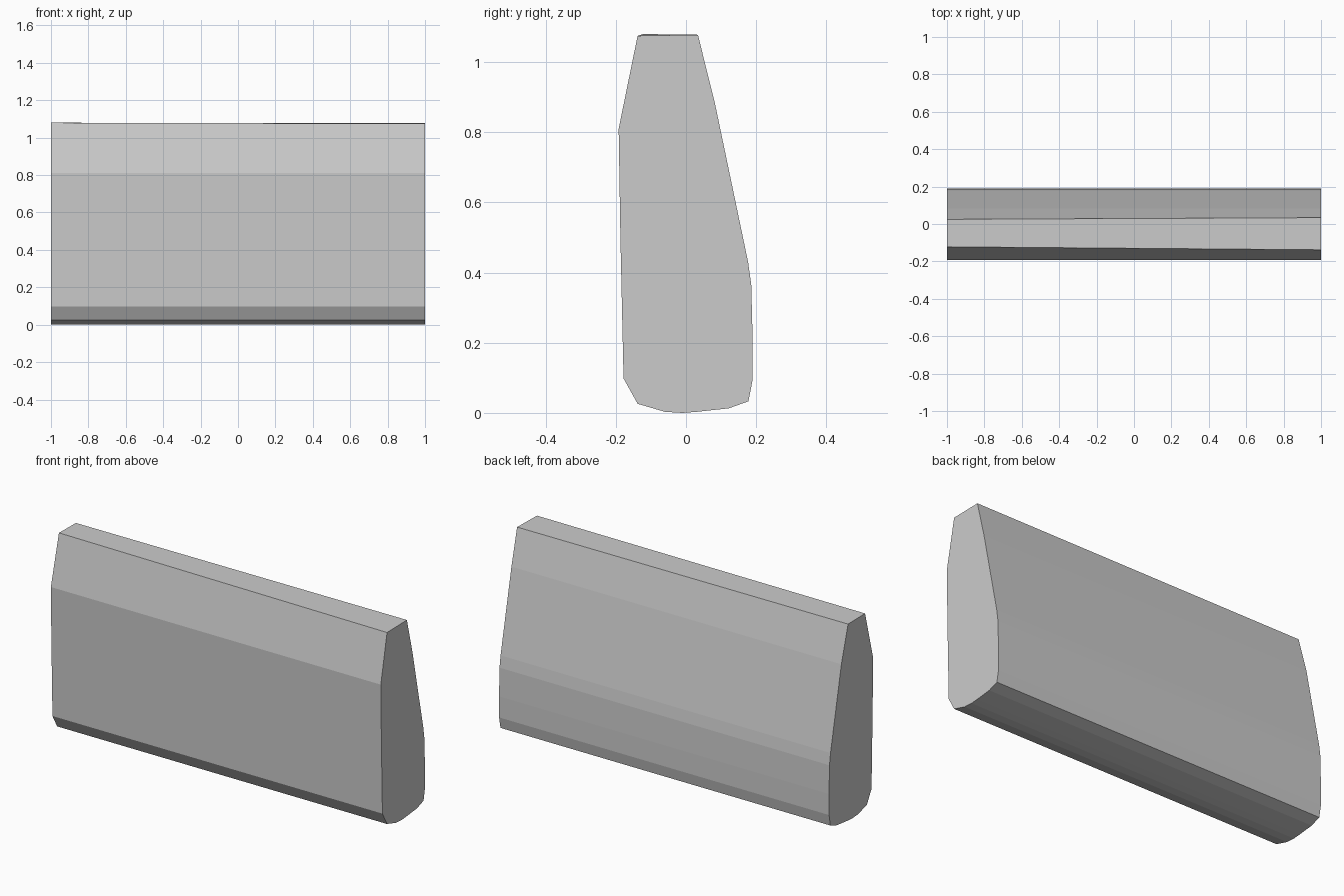
import bpy, bmesh

if "Cube" in bpy.data.objects:
    bpy.data.objects.remove(bpy.data.objects["Cube"])

# Cross-section (y, z) from the top front edge round the back and underneath
profile = [(-0.138, 1.075), (0.034, 1.078), (0.083, 0.88), (0.177, 0.43),
           (0.186, 0.366), (0.19, 0.21), (0.19, 0.095), (0.178, 0.033),
           (0.122, 0.013), (0.03, 0.003), (-0.01, 0.0), (-0.06, 0.003),
           (-0.138, 0.026), (-0.178, 0.098), (-0.187, 0.5), (-0.192, 0.81)]

# The top face narrows slightly toward the left end
left_profile = [(-0.122, 1.08), (0.025, 1.078)] + profile[2:]

bm = bmesh.new()
left = [bm.verts.new((-1, y, z)) for y, z in left_profile]
right = [bm.verts.new((1, y, z)) for y, z in profile]

# Side strips and end caps
n = len(profile)
for i in range(n):
    j = (i + 1) % n
    bm.faces.new((left[i], left[j], right[j], right[i]))
bm.faces.new(left)
bm.faces.new(right)
bmesh.ops.recalc_face_normals(bm, faces=bm.faces[:])

mesh = bpy.data.meshes.new("tapered_barrier")
bm.to_mesh(mesh)
bm.free()
barrier = bpy.data.objects.new("tapered_barrier", mesh)
bpy.context.collection.objects.link(barrier)

# Soft shading over the shallow bends, crisp end edges
bpy.context.view_layer.objects.active = barrier
barrier.select_set(True)
bpy.ops.object.shade_flat()
